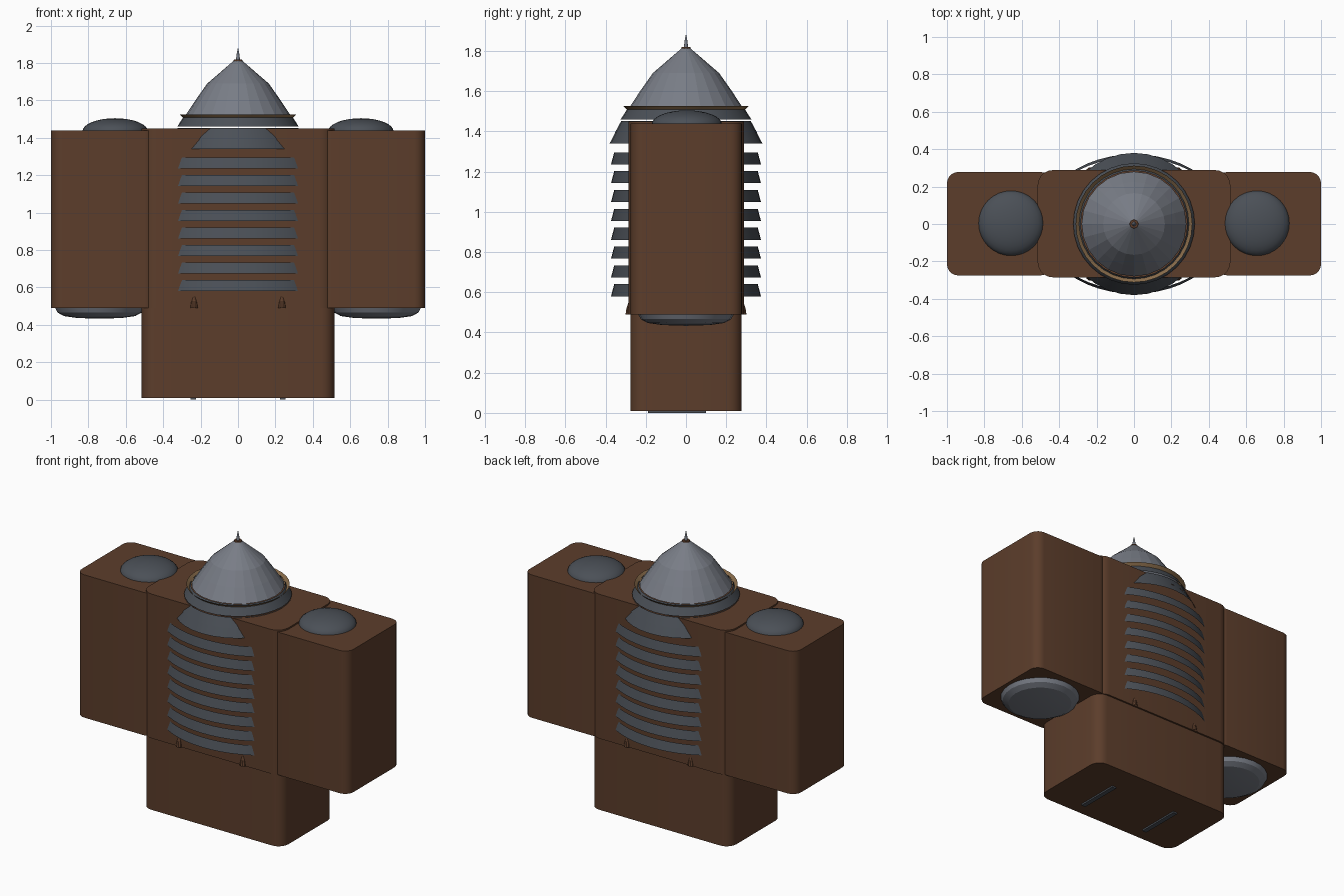
import bpy, bmesh
from math import sin, cos, pi, radians

if "Cube" in bpy.data.objects:
    bpy.data.objects.remove(bpy.data.objects["Cube"])


def material(name, rgb):
    m = bpy.data.materials.new(name)
    m.diffuse_color = (*rgb, 1)
    m.use_nodes = True
    m.node_tree.nodes["Principled BSDF"].inputs["Base Color"].default_value = m.diffuse_color
    return m


BROWN = material("brown", (0.107, 0.047, 0.024))
DARK = material("dark_grey", (0.07, 0.08, 0.095))
STEEL = material("steel", (0.19, 0.205, 0.24))
GOLD = material("dull_gold", (0.25, 0.15, 0.07))


def finish(name, bm, mat, angle=30):
    mesh = bpy.data.meshes.new(name)
    bm.to_mesh(mesh)
    bm.free()
    mesh.materials.append(mat)
    if angle:
        mesh.polygons.foreach_set("use_smooth", [True] * len(mesh.polygons))
        mesh.set_sharp_from_angle(angle=radians(angle))
    ob = bpy.data.objects.new(name, mesh)
    bpy.context.collection.objects.link(ob)
    return ob


def block(name, x0, x1, y0, y1, z0, z1, r_left, r_right, mat=BROWN):
    """Upright block whose vertical edges are rounded on the left and right."""
    pts = []
    for sx, sy, start in ((1, 1, 0), (-1, 1, 90), (-1, -1, 180), (1, -1, 270)):
        r = r_right if sx > 0 else r_left
        cx = x1 - r if sx > 0 else x0 + r
        cy = y1 - r if sy > 0 else y0 + r
        for i in range(6 if r else 1):
            a = radians(start + 18 * i)
            pts.append((cx + r * cos(a), cy + r * sin(a), z0))
    bm = bmesh.new()
    face = bm.faces.new([bm.verts.new(p) for p in pts])
    top = bmesh.ops.extrude_face_region(bm, geom=[face])["geom"]
    bmesh.ops.translate(bm, vec=(0, 0, z1 - z0),
                        verts=[v for v in top if isinstance(v, bmesh.types.BMVert)])
    bmesh.ops.recalc_face_normals(bm, faces=bm.faces)
    return finish(name, bm, mat)


def lathe(name, profile, mat, centre=(0, 0), seg=32, angle=30):
    """Spin (rx, ry, z) profile points around a vertical axis, bottom to top."""
    bm = bmesh.new()
    rows = []
    for rx, ry, z in profile:
        n = seg if rx > 0 else 1
        rows.append([bm.verts.new((centre[0] + rx * cos(2 * pi * i / seg),
                                   centre[1] + ry * sin(2 * pi * i / seg), z))
                     for i in range(n)])
    for a, b in zip(rows, rows[1:]):
        for i in range(seg):
            j = (i + 1) % seg
            if len(a) == 1:
                bm.faces.new((a[0], b[j], b[i]))
            elif len(b) == 1:
                bm.faces.new((a[i], a[j], b[0]))
            else:
                bm.faces.new((a[i], a[j], b[j], b[i]))
    return finish(name, bm, mat, angle)


def circ(*pairs):
    return [(r, r, z) for r, z in pairs]


# Torso
block("torso", -0.515, 0.515, -0.285, 0.288, 0.49, 1.45, 0.08, 0.08)

# Arms, legs, and the parts attached to them
for s, side in ((-1, "left"), (1, "right")):
    def span(a, b):
        return (a, b) if s > 0 else (-b, -a)

    block(f"{side}_arm", *span(0.44, 1.0), -0.275, 0.278, 0.49, 1.44, 0.06, 0.06)
    radii = (0, 0.07) if s > 0 else (0.07, 0)
    block(f"{side}_leg", *span(0.0, 0.515), -0.277, 0.277, 0.01, 0.49, *radii)
    block(f"{side}_foot_slat", *span(0.225, 0.255), -0.19, 0.10, 0.0, 0.02, 0, 0, DARK)
    # Shoulder cap
    dome = [(0.175 * cos(i * pi / 16), 1.435 + 0.07 * sin(i * pi / 16)) for i in range(8)]
    lathe(f"{side}_shoulder_dome", circ(*dome, (0, 1.505)), DARK, (s * 0.657, 0.004))
    # Shallow bowl under the arm
    lathe(f"{side}_hand_bowl",
          circ((0, 0.433), (0.12, 0.437), (0.19, 0.447), (0.225, 0.466), (0.238, 0.491)),
          STEEL, (s * 0.74, 0), 24, 20)
    # Small studs at the waist
    for y, face in ((-0.28, "front"), (0.28, "back")):
        lathe(f"{side}_{face}_waist_stud", circ((0.022, 0.49), (0.017, 0.52), (0, 0.57)),
              BROWN, (s * 0.235, y), 10)

# Open flared bands around the torso
for i in range(8):
    z = 0.58 + 0.0937 * i
    lathe(f"body_band_{i + 1}", [(0.50, 0.373, z), (0.497, 0.357, z + 0.06)], DARK, seg=48)

# Round neck bands tapering towards the head
lathe("lower_neck_band", circ((0.38, 1.34), (0.35, 1.397)), DARK)
lathe("upper_neck_band", circ((0.353, 1.395), (0.322, 1.452)), DARK)
lathe("collar", circ((0.325, 1.46), (0.285, 1.522)), DARK)

# Head: flared rim, cone and spike
lathe("head_rim", circ((0.285, 1.50), (0.312, 1.526)), GOLD)
lathe("head_cone", circ((0.28, 1.522), (0.225, 1.605), (0.165, 1.69), (0.02, 1.815), (0, 1.818)),
      STEEL, seg=24, angle=0)
lathe("spike_base", circ((0.024, 1.811), (0.022, 1.819), (0, 1.82)), BROWN, seg=16)
lathe("spike", circ((0.011, 1.815), (0.007, 1.85), (0, 1.885)), STEEL, seg=12)
